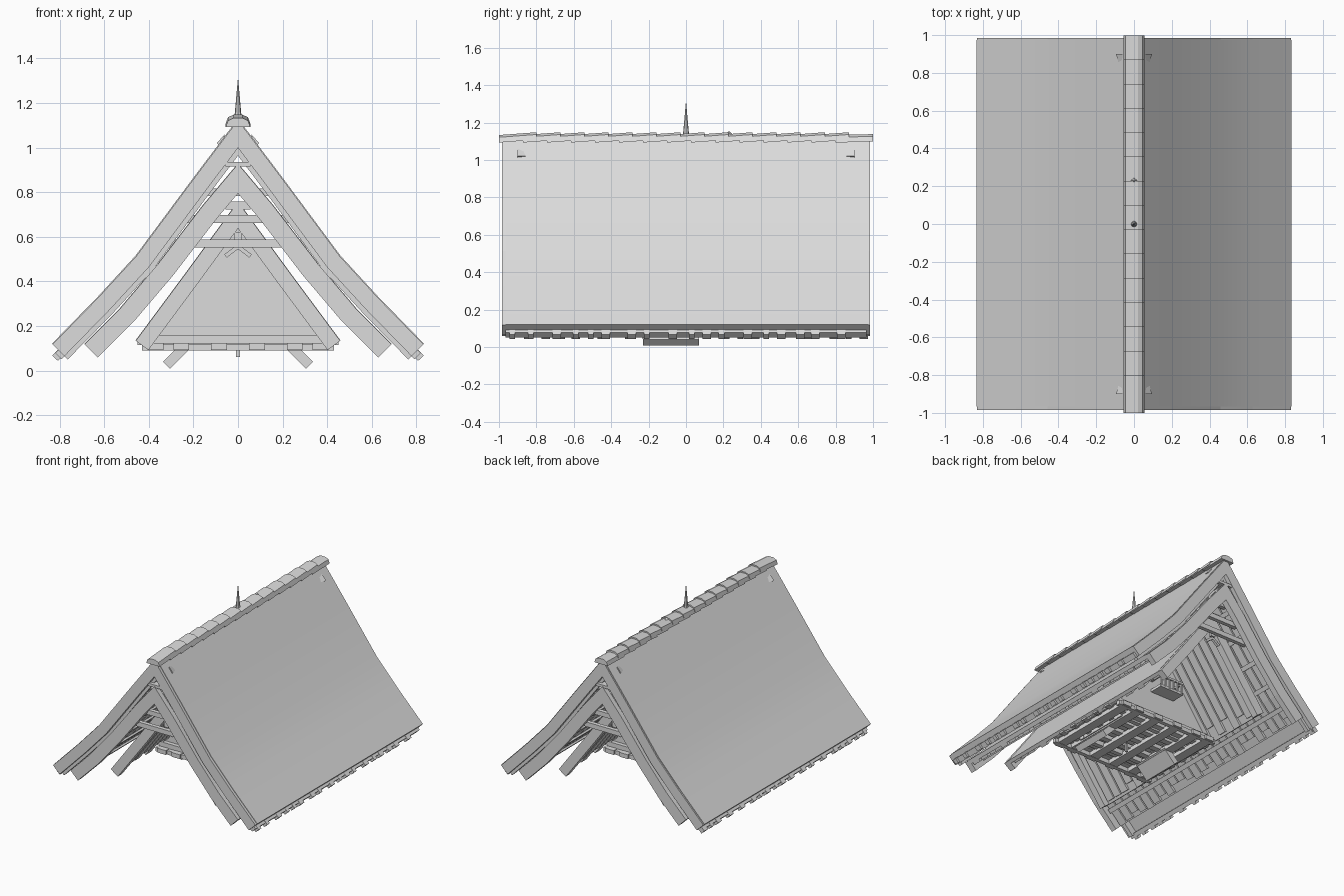
import bpy, bmesh, math, random
from mathutils import Vector, Matrix

if "Cube" in bpy.data.objects:
    bpy.data.objects.remove(bpy.data.objects["Cube"])

random.seed(4)
grey = bpy.data.materials.new("weathered_grey")
grey.diffuse_color = (0.72, 0.72, 0.72, 1)
grey.use_nodes = True
grey.node_tree.nodes["Principled BSDF"].inputs["Base Color"].default_value = grey.diffuse_color


def finish(name, bm, smooth=False):
    bmesh.ops.recalc_face_normals(bm, faces=bm.faces)
    me = bpy.data.meshes.new(name)
    bm.to_mesh(me)
    bm.free()
    me.materials.append(grey)
    ob = bpy.data.objects.new(name, me)
    bpy.context.collection.objects.link(ob)
    if smooth:
        bpy.context.view_layer.objects.active = ob
        ob.select_set(True)
        bpy.ops.object.shade_smooth_by_angle(angle=math.radians(30))
        ob.select_set(False)
    return ob


def offset(profile, d):
    """Move the right-hand roof profile inward by d; the first point stays on x = 0."""
    pts = [Vector(p) for p in profile]
    normals = []
    for a, b in zip(pts, pts[1:]):
        t = (b - a).normalized()
        normals.append(Vector((-t.y, t.x)))
    out = [Vector((0, pts[0].y - d / normals[0].y))]
    for i in range(1, len(pts)):
        n = (normals[i - 1] + normals[min(i, len(normals) - 1)]).normalized()
        out.append(pts[i] - n * d)
    return out


def gable(name, profile, start, thick, spans, smooth=False, ends=None):
    """Folded slab over the ridge, one piece for every (y0, y1) span."""
    bm = bmesh.new()
    for k, (y0, y1) in enumerate(spans):
        top, low = offset(profile, start), offset(profile, start + thick)
        if ends:
            f = ends[k]
            top[-1] = top[-2].lerp(top[-1], f)
            low[-1] = low[-2].lerp(low[-1], f)
        mir = lambda s: [Vector((-p.x, p.y)) for p in reversed(s[1:])] + s
        a, b = mir(top), mir(low)
        rings = [[bm.verts.new((p[0], y, p[1])) for p in s] for y in (y0, y1) for s in (a, b)]
        t0, l0, t1, l1 = rings
        for i in range(len(a) - 1):
            for r, s in ((t0, t1), (l0, l1), (t0, l0), (t1, l1)):
                bm.faces.new((r[i], r[i + 1], s[i + 1], s[i]))
        for i in (0, -1):
            bm.faces.new((t0[i], t1[i], l1[i], l0[i]))
    return finish(name, bm, smooth)


def boxes(name, items):
    """Boxes given as (centre, size, tilt about y)."""
    bm = bmesh.new()
    for c, s, tilt in items:
        m = Matrix.Translation(c) @ Matrix.Rotation(tilt, 4, 'Y') @ Matrix.Diagonal((*s, 1))
        bmesh.ops.create_cube(bm, size=1, matrix=m)
    return finish(name, bm)


def at(profile, x, d):
    """Point and tilt of the profile at x, pushed inward by d."""
    for (x0, z0), (x1, z1) in zip(profile, profile[1:]):
        if x <= x1 or (x1, z1) == tuple(profile[-1]):
            t = Vector((x1 - x0, z1 - z0)).normalized()
            z = z0 + (z1 - z0) * (x - x0) / (x1 - x0)
            return x + t.y * d, z - t.x * d, math.atan2(-t.y, t.x)


def purlins(name, profile, xs, d, y0, y1, size=0.032):
    items = []
    for x in xs:
        px, pz, a = at(profile, x, d)
        for s in (1, -1):
            items.append(((s * px, (y0 + y1) / 2, pz), (size, y1 - y0, size), s * a))
    return boxes(name, items)


MAIN = [(0, 1.13), (0.2, 0.865), (0.46, 0.515), (0.63, 0.33), (0.835, 0.12)]
SECOND = [(0, 0.93), (0.16, 0.74), (0.36, 0.48), (0.53, 0.28), (0.69, 0.12)]
THIRD = [(0, 0.76), (0.23, 0.445), (0.46, 0.135)]

# Outer roof: cover sheet, board layer and raised end boards
gable("roof_cover", MAIN, 0, 0.025, [(-0.965, 0.975)], True)
gable("roof_boarding", MAIN, 0.025, 0.02, [(-0.95, 0.95)])
gable("roof_end_boards", MAIN, 0.004, 0.075, [(-0.985, -0.945), (0.945, 0.985)])
gable("roof_end_trim", MAIN, 0.05, 0.05, [(-0.955, -0.925), (0.925, 0.955)])
purlins("roof_purlins", MAIN, [0.1, 0.22, 0.34, 0.45, 0.56, 0.68], 0.065, -0.95, 0.95)

# Small blocks and a long rail under the outer eaves
eave = []
for s in (1, -1):
    eave.append((Vector((s * 0.795, 0, 0.075)), (0.03, 1.93, 0.04), s * 0.8))
    y = -0.93
    while y < 0.95:
        eave.append((Vector((s * 0.808, y, 0.068)), (0.035, random.choice((0.03, 0.045)), 0.035), s * 0.8))
        y += random.choice((0.08, 0.1, 0.14))
boxes("eave_blocks", eave)

# Middle and inner roofs, each with end boards
gable("middle_roof", SECOND, 0, 0.03, [(-0.95, 0.95)], True)
gable("middle_end_boards", SECOND, 0.002, 0.085, [(-0.985, -0.94), (0.94, 0.985)])
purlins("middle_purlins", SECOND, [0.12, 0.24, 0.36, 0.48, 0.6], 0.045, -0.93, 0.93)
gable("inner_roof", THIRD, 0, 0.025, [(-0.8, 0.8)], True)
gable("inner_end_boards", THIRD, 0.002, 0.07, [(-0.84, -0.79), (0.79, 0.84)])


# Planks running up the undersides, ragged at the eaves
def planks(y0, y1, width):
    n = round((y1 - y0) / width)
    w = (y1 - y0) / n
    spans = [(y0 + i * w + 0.005, y0 + (i + 1) * w - 0.005) for i in range(n)]
    return spans, [random.choice((0.75, 0.85, 0.95, 1.0)) for _ in spans]


for nm, prof, st, ymax in (("middle_planks", SECOND, 0.03, 0.93), ("inner_planks", THIRD, 0.025, 0.78)):
    sp, en = planks(-ymax, ymax, 0.075)
    gable(nm, prof, st, 0.018, sp, False, en)

# Collar ties between the nested gables
ties = []
for e in (-1, 1):
    for z, w in ((0.80, 0.3), (0.68, 0.46), (0.57, 0.62)):
        ties.append(((0, e * 0.9, z), (w, 0.03, 0.035), 0))
boxes("collar_ties", ties)

# Overlapping tilted ridge tiles
bm = bmesh.new()
section = [(-0.055, -0.02), (-0.045, 0.008), (-0.02, 0.02), (0.02, 0.02), (0.045, 0.008), (0.055, -0.02)]
for i in range(15):
    y = -1.0 + i * 0.1285
    rows = [[bm.verts.new((x, yy, z + zz)) for x, z in section]
            for yy, zz in ((y, 1.113), (y + 0.2, 1.128 if i < 14 else 1.118))]
    a, b = rows
    for j in range(6):
        bm.faces.new((a[j], a[(j + 1) % 6], b[(j + 1) % 6], b[j]))
    bm.faces.new(a)
    bm.faces.new(b)
finish("ridge_tiles", bm)

# Ridge caps of the lower roofs
boxes("lower_ridge_caps", [((0, 0, 0.925), (0.11, 1.96, 0.02), 0), ((0, 0, 0.74), (0.11, 1.68, 0.035), 0)])

# Ridge spike and little knob
bm = bmesh.new()
bmesh.ops.create_cone(bm, cap_ends=True, segments=8, radius1=0.018, radius2=0.001, depth=0.19,
                      matrix=Matrix.Translation((0, 0, 1.21)))
bmesh.ops.create_cone(bm, cap_ends=True, segments=4, radius1=0.03, radius2=0.004, depth=0.03,
                      matrix=Matrix.Translation((0, 0.23, 1.138)))
finish("ridge_spike", bm, True)

# Pointed fins poking out near the ridge ends
bm = bmesh.new()
for sx in (1, -1):
    for sy in (1, -1):
        v = [bm.verts.new((sx * x, sy * y, z)) for x, y, z in
             ((0.06, 0.9, 1.06), (0.095, 0.9, 1.02), (0.07, 0.9, 1.0), (0.07, 0.81, 1.02))]
        for f in ((0, 1, 2), (0, 1, 3), (1, 2, 3), (0, 2, 3)):
            bm.faces.new([v[i] for i in f])
finish("ridge_fins", bm)

# Gable walls of the inner room
bm = bmesh.new()
for y in (-0.29, 0.29):
    ring = [[bm.verts.new((x, y + d, z)) for x, z in ((-0.4, 0.13), (0.4, 0.13), (0, 0.69))] for d in (-0.01, 0.01)]
    for r in ring:
        bm.faces.new(r)
    for j in range(3):
        bm.faces.new((ring[0][j], ring[0][(j + 1) % 3], ring[1][(j + 1) % 3], ring[1][j]))
finish("gable_walls", bm)

# Floor frame: outer ring, inner ring, joists with projecting ends
frame = []
for s in (1, -1):
    frame += [((0, s * 0.31, 0.14), (0.84, 0.04, 0.035), 0), ((s * 0.40, 0, 0.14), (0.04, 0.66, 0.035), 0),
              ((0, s * 0.2, 0.12), (0.6, 0.035, 0.035), 0), ((s * 0.28, 0, 0.12), (0.035, 0.44, 0.035), 0)]
    frame.append(((0, s * 0.34, 0.105), (0.86, 0.03, 0.03), 0))
for x in (-0.37, -0.255, -0.085, 0.085, 0.255, 0.37):
    frame.append(((x, 0, 0.108), (0.07, 0.74, 0.032), 0))
for y in (-0.24, -0.12, 0, 0.12, 0.24):
    frame.append(((0, y, 0.13), (0.9, 0.045, 0.03), 0))
boxes("floor_frame", frame)
boxes("floor_planks", [((-0.36 + i * 0.08, 0, 0.165), (0.072, 0.6, 0.015), 0) for i in range(10)])

# Slanted feet below the floor and the small hanging peg
boxes("slanted_feet", [((s * 0.275, -0.08, 0.07), (0.13, 0.3, 0.045), s * math.radians(45)) for s in (1, -1)])
boxes("hanging_peg", [((0, -0.08, 0.09), (0.016, 0.016, 0.06), 0)])

# Small balcony on the back wall
balcony = [((0, 0.35, 0.34), (0.2, 0.11, 0.02), 0), ((0, 0.4, 0.42), (0.2, 0.015, 0.015), 0)]
balcony += [((-0.09 + i * 0.036, 0.4, 0.38), (0.012, 0.012, 0.08), 0) for i in range(6)]
balcony += [((s * 0.095, 0.35, 0.42), (0.015, 0.11, 0.015), 0) for s in (1, -1)]
boxes("balcony", balcony)

# Gable ornament: pendant and chevron on the inner front and back
orn = []
for e in (-1, 1):
    orn.append(((0, e * 0.835, 0.595), (0.032, 0.02, 0.055), 0))
    for s in (1, -1):
        orn.append(((s * 0.028, e * 0.835, 0.535), (0.07, 0.02, 0.018), s * 0.65))
boxes("gable_ornament", orn)
